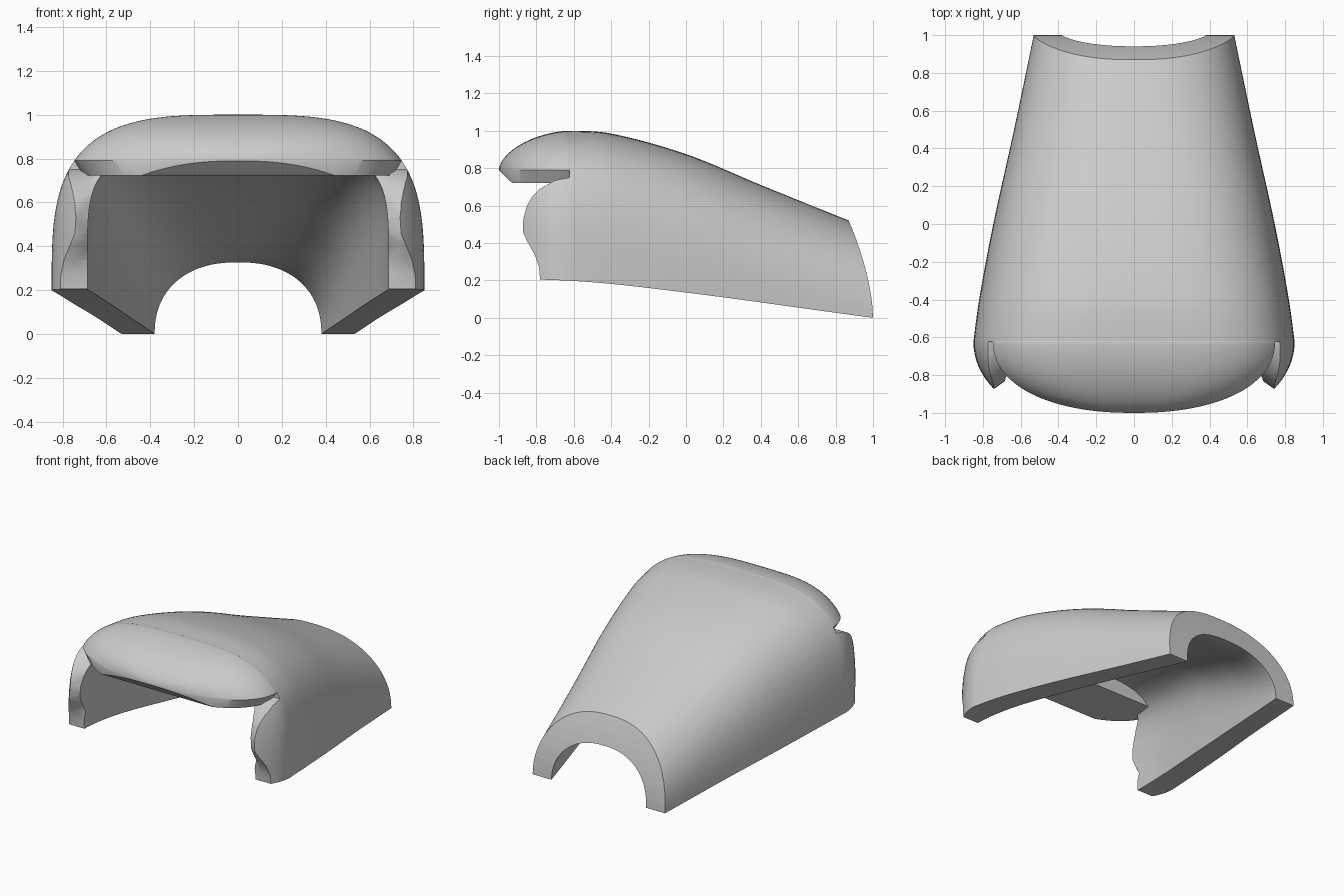
import bpy, bmesh, math

if "Cube" in bpy.data.objects:
    bpy.data.objects.remove(bpy.data.objects["Cube"], do_unlink=True)

grey = bpy.data.materials.new("plain_grey")
grey.use_nodes = True
grey.diffuse_color = (0.6, 0.6, 0.6, 1)
grey.node_tree.nodes["Principled BSDF"].inputs["Base Color"].default_value = (0.6, 0.6, 0.6, 1)

# Key values along the length: (y, value)
TOP = [(-1.3, 1), (-0.62, 1), (-0.4, 0.985), (0, 0.875), (0.4, 0.71), (0.87, 0.52), (1.1, 0.43)]
WIDTH = [(-0.62, 0.85), (-0.4, 0.82), (0, 0.745), (0.5, 0.635), (1.1, 0.51)]
BASE = [(-1.3, 0.21), (-0.6, 0.197), (0, 0.135), (1, 0), (1.1, -0.01)]
INNER_TOP = [(-1.3, 0.83), (-0.6, 0.83), (0, 0.7), (0.5, 0.5), (0.87, 0.345), (1.1, 0.3)]
INNER_WIDTH = [(-1.3, 0.68), (-0.63, 0.68), (0, 0.58), (1, 0.38), (1.1, 0.36)]


def curve(keys, y):
    """Smooth curve through the keys."""
    y = min(max(y, keys[0][0]), keys[-1][0])
    i = max(k for k in range(len(keys) - 1) if keys[k][0] <= y)

    def slope(k):
        a, b = keys[max(k - 1, 0)], keys[min(k + 1, len(keys) - 1)]
        return (b[1] - a[1]) / (b[0] - a[0])
    (y0, v0), (y1, v1) = keys[i], keys[i + 1]
    d = y1 - y0
    t = (y - y0) / d
    return (v0 * (1 + 2 * t) * (1 - t) ** 2 + slope(i) * d * t * (1 - t) ** 2
            + v1 * t * t * (3 - 2 * t) + slope(i + 1) * d * t * t * (t - 1))


def arch(w, base, top, n, start=0.0, count=64):
    """Superelliptic arch as (x, z) points from right to left."""
    pts = []
    for k in range(count + 1):
        a = start + (math.pi - 2 * start) * k / count
        c, s = math.cos(a), max(math.sin(a), 0)
        pts.append((math.copysign(abs(c) ** (2 / n) * w, c), base + (top - base) * s ** (2 / n)))
    return pts


def loft(name, rings):
    """Closed solid through rings of equal length."""
    bm = bmesh.new()
    loops = [[bm.verts.new(p) for p in ring] for ring in rings]
    for a, b in zip(loops, loops[1:]):
        for i in range(len(a)):
            j = (i + 1) % len(a)
            bm.faces.new((a[i], a[j], b[j], b[i]))
    bm.faces.new(loops[0])
    bm.faces.new(loops[-1])
    bmesh.ops.recalc_face_normals(bm, faces=bm.faces)
    mesh = bpy.data.meshes.new(name)
    bm.to_mesh(mesh)
    bm.free()
    mesh.materials.append(grey)
    ob = bpy.data.objects.new(name, mesh)
    bpy.context.collection.objects.link(ob)
    return ob


def activate(ob):
    bpy.ops.object.select_all(action="DESELECT")
    ob.select_set(True)
    bpy.context.view_layer.objects.active = ob


def boolean(ob, cutter, operation):
    cutter.hide_render = True
    mod = ob.modifiers.new("cut", "BOOLEAN")
    mod.object, mod.operation, mod.solver = cutter, operation, "EXACT"
    activate(ob)
    bpy.ops.object.modifier_apply(modifier=mod.name)
    bpy.data.objects.remove(cutter, do_unlink=True)


def ratio(y):
    return min(max((y + 0.62) / 1.6, 0), 1)


# Outer arched body, its cheeks curling in at the front
def outer(y, start=0.0):
    w = curve(WIDTH, y) - 0.1 * (max(-0.63 - y, 0) / 0.24) ** 2
    return arch(w, curve(BASE, y), curve(TOP, y), 3.4 - 1.1 * ratio(y), start)


stations = [-0.92 + 2.0 * k / 60 for k in range(61)]
shell = loft("hood_shell", [[(x, y, z) for x, z in outer(y)] for y in stations])

# Hollow inside
rings = []
for k in range(49):
    y = -1.2 + 2.3 * k / 48
    w, b = curve(INNER_WIDTH, y), curve(BASE, y)
    pts = arch(w, b, curve(INNER_TOP, y), 5 - 2.8 * ratio(y))
    pts = [(w, b - 0.4)] + pts + [(-w, b - 0.4)]
    rings.append([(x, y, z) for x, z in pts])
boolean(shell, loft("hollow", rings), "DIFFERENCE")

# Side outline: wavy cheek edge, notch under the brow and curved rear rim
cheek = [(-0.78, -0.3), (-0.78, 0.2), (-0.785, 0.27), (-0.81, 0.34), (-0.85, 0.41), (-0.872, 0.46),
         (-0.87, 0.53), (-0.85, 0.6), (-0.82, 0.65), (-0.78, 0.69), (-0.7, 0.735), (-0.622, 0.75)]
rear = [(1 - 0.13 * (z / 0.52) ** 1.7, z) for z in [0.06 * k for k in range(11)]]
outline = cheek + [(-0.622, 1.3), (0.835, 1.3)] + rear[::-1] + [(1, -0.3)]
rings = []
for x, shift in ((-1, 0), (-0.74, 0), (-0.67, 0.05), (0.67, 0.05), (0.74, 0), (1, 0)):
    rings.append([(x, y + (shift if y < -0.75 and 0.3 < z < 0.7 else 0), z) for y, z in outline])
boolean(shell, loft("outline", rings), "INTERSECT")

# Rounded brow: the front arch shrinking forward over a chamfered flat underside
y0, edge = -0.62, 0.79
base0 = curve(BASE, y0)
cut = math.asin(((edge - base0) / (1 - base0)) ** 1.7)
front = outer(y0, cut)
rings = []
for k in range(-1, 33):
    t = math.sin(max(k, 0) / 32 * 1.53)
    y = y0 - 0.38 * t if k >= 0 else y0 + 0.04
    wide = (1 - t ** 2.2) ** 0.45 * (1 if k >= 0 else 0.96)
    high = (1 - t ** 1.75) ** 0.57 * (1 if k >= 0 else 0.9)
    low = edge - 0.068 * min(1, (1 - t) / 0.18)
    pts = [(x * wide, edge + (z - edge) * high) for x, z in front]
    side = front[0][0] * wide * 0.94
    rings.append([(x, y, z) for x, z in pts + [(-side, low), (side, low)]])
brow = loft("front_brow", rings)

for ob in (shell, brow):
    activate(ob)
    bpy.ops.object.shade_smooth_by_angle(angle=math.radians(35))
